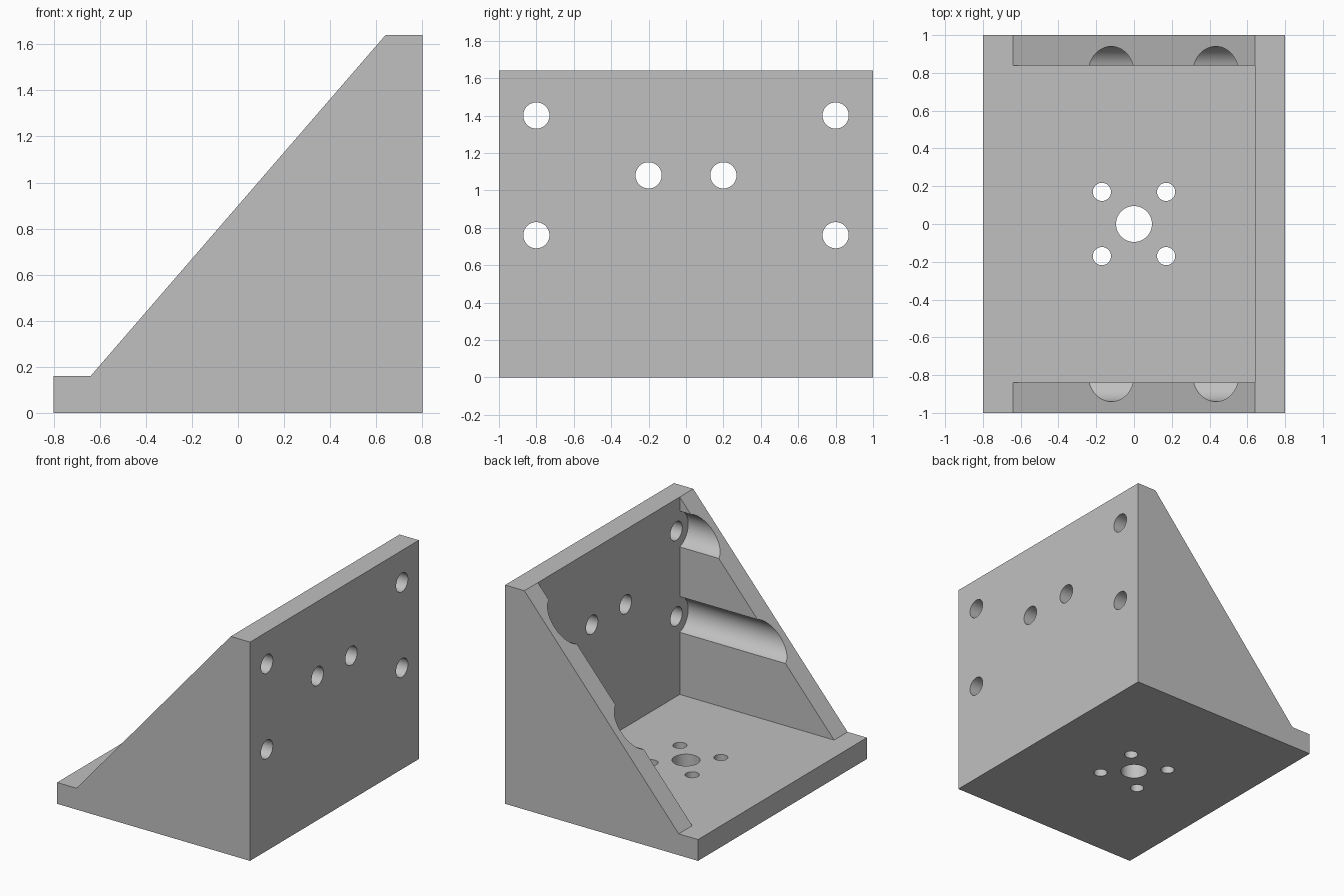
import bpy
import bmesh
from math import asin, cos, sin, pi, radians
from mathutils import Matrix, Vector

cube = bpy.data.objects.get("Cube")
if cube:
    bpy.data.objects.remove(cube, do_unlink=True)

THICK = 0.16      # plate thickness
INNER = 0.84      # inner half width between the side gussets
HOLE_Y = 0.8
HOLE_Z = (0.76, 1.4)

grey = bpy.data.materials.new("bracket grey")
grey.use_nodes = True
colour = (0.53, 0.53, 0.53, 1)
grey.diffuse_color = colour
grey.node_tree.nodes["Principled BSDF"].inputs["Base Color"].default_value = colour


def make_object(name, bm):
    bmesh.ops.recalc_face_normals(bm, faces=bm.faces)
    mesh = bpy.data.meshes.new(name)
    bm.to_mesh(mesh)
    bm.free()
    mesh.materials.append(grey)
    obj = bpy.data.objects.new(name, mesh)
    bpy.context.collection.objects.link(obj)
    return obj


def prism(name, points, offset):
    """Extrude a closed outline along an offset vector."""
    bm = bmesh.new()
    face = bm.faces.new([bm.verts.new(p) for p in points])
    new = bmesh.ops.extrude_face_region(bm, geom=[face])["geom"]
    verts = [v for v in new if isinstance(v, bmesh.types.BMVert)]
    bmesh.ops.translate(bm, verts=verts, vec=Vector(offset))
    # Extruding keeps the starting cap, so the solid is closed
    return make_object(name, bm)


def drills(name, holes, depth, turn=Matrix.Identity(4)):
    """One cutter holding a cylinder for each (centre, radius)."""
    bm = bmesh.new()
    for centre, radius in holes:
        bmesh.ops.create_cone(bm, cap_ends=True, segments=64, radius1=radius,
                              radius2=radius, depth=depth,
                              matrix=Matrix.Translation(centre) @ turn)
    return make_object(name, bm)


def cut(target, cutter):
    cutter.hide_render = True
    mod = target.modifiers.new("cut", 'BOOLEAN')
    mod.operation = 'DIFFERENCE'
    mod.solver = 'EXACT'
    mod.object = cutter
    bpy.context.view_layer.objects.active = target
    bpy.ops.object.modifier_apply(modifier=mod.name)
    bpy.data.objects.remove(cutter, do_unlink=True)


# Solid body from its side outline
outline = [(-0.8, 0), (0.8, 0), (0.8, 1.64), (0.64, 1.64),
           (-0.64, THICK), (-0.8, THICK)]
bracket = prism("angle_bracket", [(x, -1, z) for x, z in outline], (0, 2, 0))

# Cavity between the gussets, with round tool clearance grooves in both sides
GROOVE_R = 0.14
half = asin((INNER - HOLE_Y) / GROOVE_R)
sweep = pi / 2 - half
STEPS = 32
side = [(INNER, THICK)]
for z in HOLE_Z:
    for i in range(STEPS + 1):
        a = -sweep + 2 * sweep * i / STEPS
        side.append((HOLE_Y + GROOVE_R * cos(a), z + GROOVE_R * sin(a)))
side.append((INNER, 1.9))
section = side + [(-y, z) for y, z in reversed(side)]
cut(bracket, prism("cavity_cutter", [(-0.95, y, z) for y, z in section],
                   (0.95 + 0.64, 0, 0)))

# Bolt holes through the upright plate
spots = [(s * HOLE_Y, z) for s in (-1, 1) for z in HOLE_Z]
spots += [(s * 0.2, 1.08) for s in (-1, 1)]
cut(bracket, drills("wall_drills", [((0.72, y, z), 0.07) for y, z in spots],
                    0.3, Matrix.Rotation(pi / 2, 4, 'Y')))

# Centre bore and four screw holes through the base
base_holes = [((0, 0, 0.08), 0.095)]
base_holes += [((sx * 0.17, sy * 0.17, 0.08), 0.048)
               for sx in (-1, 1) for sy in (-1, 1)]
cut(bracket, drills("base_drills", base_holes, 0.3))

# Smooth bores and grooves, crisp plate edges
bpy.ops.object.select_all(action='DESELECT')
bracket.select_set(True)
bpy.context.view_layer.objects.active = bracket
bpy.ops.object.shade_smooth_by_angle(angle=radians(30))
